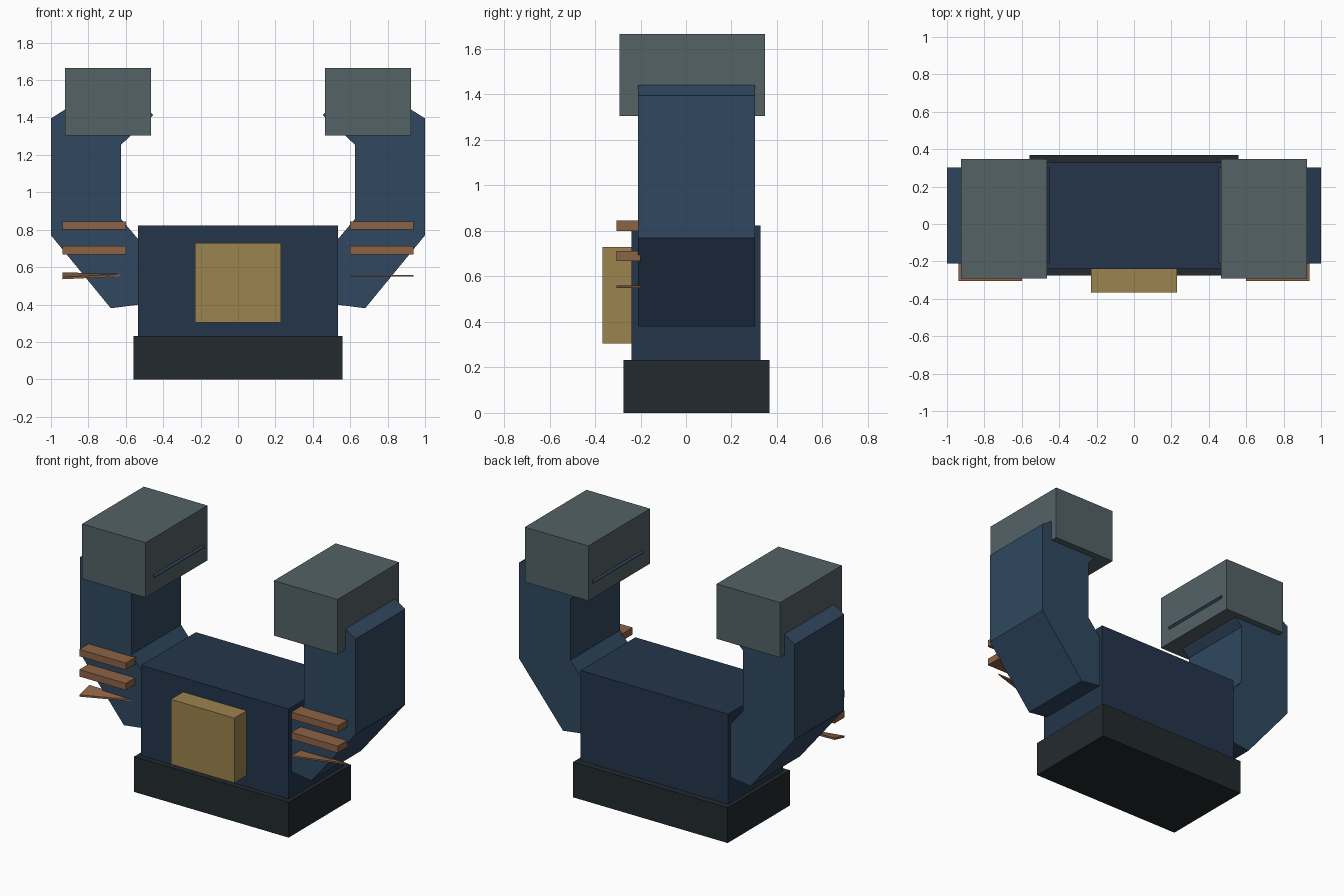
import bpy, bmesh

if "Cube" in bpy.data.objects:
    bpy.data.objects.remove(bpy.data.objects["Cube"])


def material(name, rgb):
    m = bpy.data.materials.new(name)
    m.diffuse_color = [(c / 255) ** 2.2 for c in rgb] + [1]
    m.use_nodes = True
    m.node_tree.nodes["Principled BSDF"].inputs["Base Color"].default_value = m.diffuse_color
    return m


NAVY = material("navy", (40, 56, 76))
BLUE = material("blue", (51, 73, 96))
GREY = material("slate", (84, 98, 101))
DARK = material("charcoal", (39, 46, 49))
GOLD = material("gold", (154, 130, 78))
COPPER = material("copper", (140, 99, 71))


def finish(name, bm, mat):
    bmesh.ops.recalc_face_normals(bm, faces=bm.faces[:])
    mesh = bpy.data.meshes.new(name)
    bm.to_mesh(mesh)
    bm.free()
    mesh.materials.append(mat)
    ob = bpy.data.objects.new(name, mesh)
    bpy.context.collection.objects.link(ob)
    return ob


def box(name, x, y, z, mat):
    bm = bmesh.new()
    bmesh.ops.create_cube(bm, size=1)
    for v in bm.verts:
        for i, (a, b) in enumerate((x, y, z)):
            v.co[i] = a if v.co[i] < 0 else b
    return finish(name, bm, mat)


def prism(name, pts, direction, mat):
    """Extrude a closed outline of 3D points along a direction."""
    bm = bmesh.new()
    face = bm.faces.new([bm.verts.new(p) for p in pts])
    ext = bmesh.ops.extrude_face_region(bm, geom=[face], use_keep_orig=True)
    moved = [g for g in ext["geom"] if isinstance(g, bmesh.types.BMVert)]
    bmesh.ops.translate(bm, vec=direction, verts=moved)
    return finish(name, bm, mat)


# Central block
box("base", (-.56, .56), (-.275, .368), (0, .232), DARK)
box("body", (-.535, .535), (-.24, .328), (.23, .823), NAVY)
box("front_panel", (-.23, .23), (-.367, -.235), (.305, .73), GOLD)

# Bent arm outline, x and z
ARM = [(.45, .41), (.68, .38), (1, .77), (1, 1.395), (.66, 1.61),
       (.453, 1.413), (.625, 1.255), (.625, .857), (.45, .65)]

for side, s in (("left", -1), ("right", 1)):
    prism(side + "_arm", [(s * x, -.21, z) for x, z in ARM], (0, .513, 0), BLUE)
    box(side + "_pad", sorted((s * .465, s * .926)), (-.292, .347), (1.305, 1.665), GREY)
    # Copper bands across the arm front
    for i, z in enumerate((.80, .667)):
        box(f"{side}_band_{i + 1}", sorted((s * .6, s * .937)), (-.305, -.2), (z, z + .045), COPPER)

# Lowest bands are thin tapered slivers
prism("left_band_3", [(-.937, -.305, .535), (-.937, -.2, .56), (-.6, -.2, .551)], (0, 0, .012), COPPER)
prism("right_band_3", [(.6, -.305, .549), (.6, -.2, .549), (.937, -.2, .549)], (0, 0, .01), COPPER)
